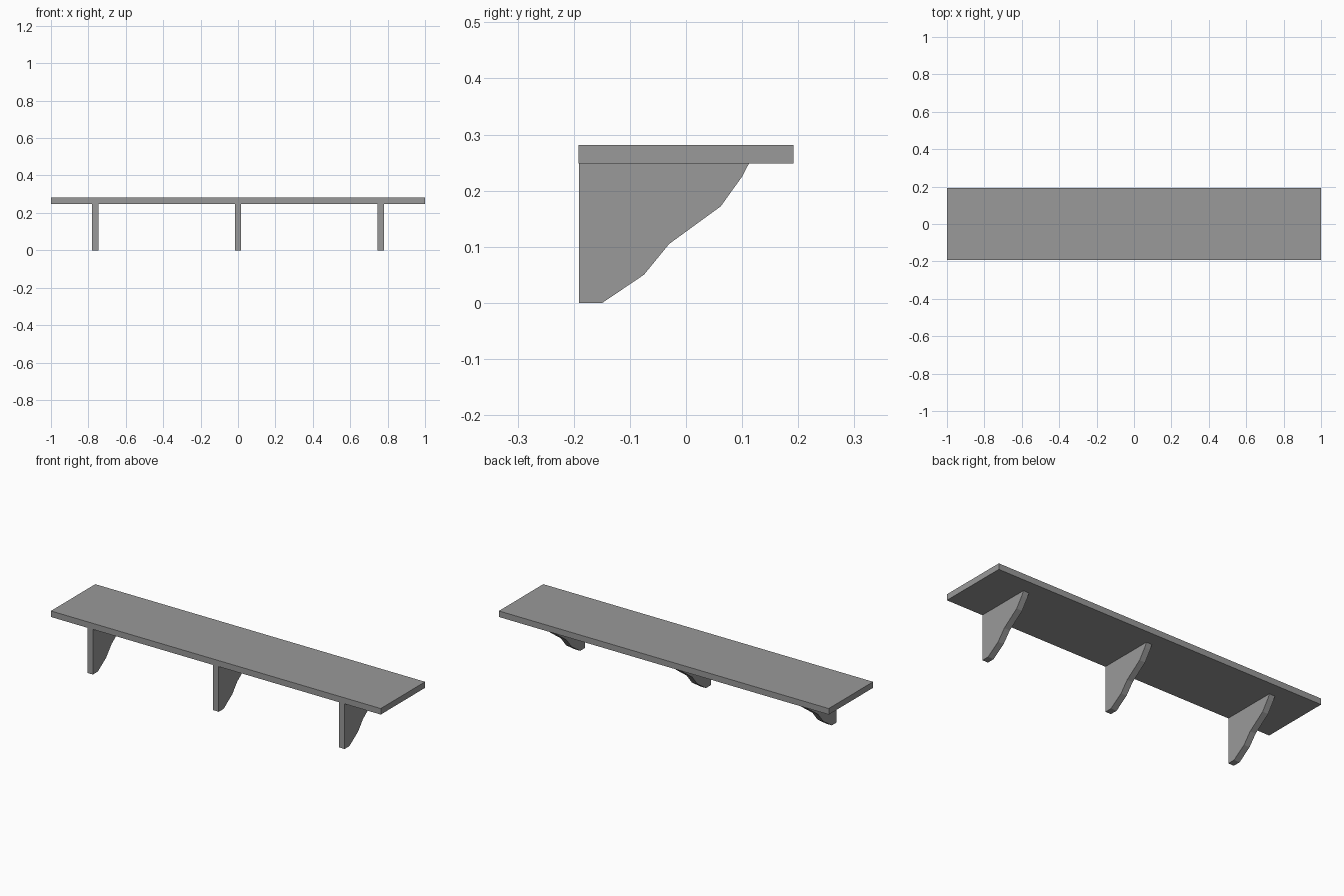
import bpy
import bmesh
from mathutils import Vector

cube = bpy.data.objects.get("Cube")
if cube:
    bpy.data.objects.remove(cube, do_unlink=True)

# Single plain grey
grey = bpy.data.materials.new("plain_grey")
grey.use_nodes = True
colour = (0.32, 0.32, 0.32, 1)
grey.diffuse_color = colour
grey.node_tree.nodes["Principled BSDF"].inputs["Base Color"].default_value = colour


def extrude_profile(name, profile, x_centre, width):
    """Flat-sided solid from a (y, z) profile, extruded along x."""
    bm = bmesh.new()
    face = bm.faces.new([bm.verts.new((-width / 2, y, z)) for y, z in profile])
    result = bmesh.ops.extrude_face_region(bm, geom=[face])
    moved = [v for v in result["geom"] if isinstance(v, bmesh.types.BMVert)]
    bmesh.ops.translate(bm, verts=moved, vec=Vector((width, 0, 0)))
    bmesh.ops.recalc_face_normals(bm, faces=bm.faces)
    mesh = bpy.data.meshes.new(name)
    bm.to_mesh(mesh)
    bm.free()
    mesh.materials.append(grey)
    obj = bpy.data.objects.new(name, mesh)
    obj.location.x = x_centre
    bpy.context.collection.objects.link(obj)
    return obj


# Shelf board
DEPTH, BOTTOM, TOP = 0.192, 0.248, 0.281
extrude_profile("shelf_board",
                [(-DEPTH, BOTTOM), (DEPTH, BOTTOM), (DEPTH, TOP), (-DEPTH, TOP)], 0, 2)

# Three faceted, S-curved support brackets
bracket = [(-0.191, 0), (-0.149, 0), (-0.075, 0.05), (-0.03, 0.105),
           (0.062, 0.172), (0.1, 0.225), (0.112, BOTTOM), (-0.191, BOTTOM)]
for side, x in (("right", -0.763), ("middle", 0), ("left", 0.763)):
    extrude_profile(side + "_bracket", bracket, x, 0.034)
